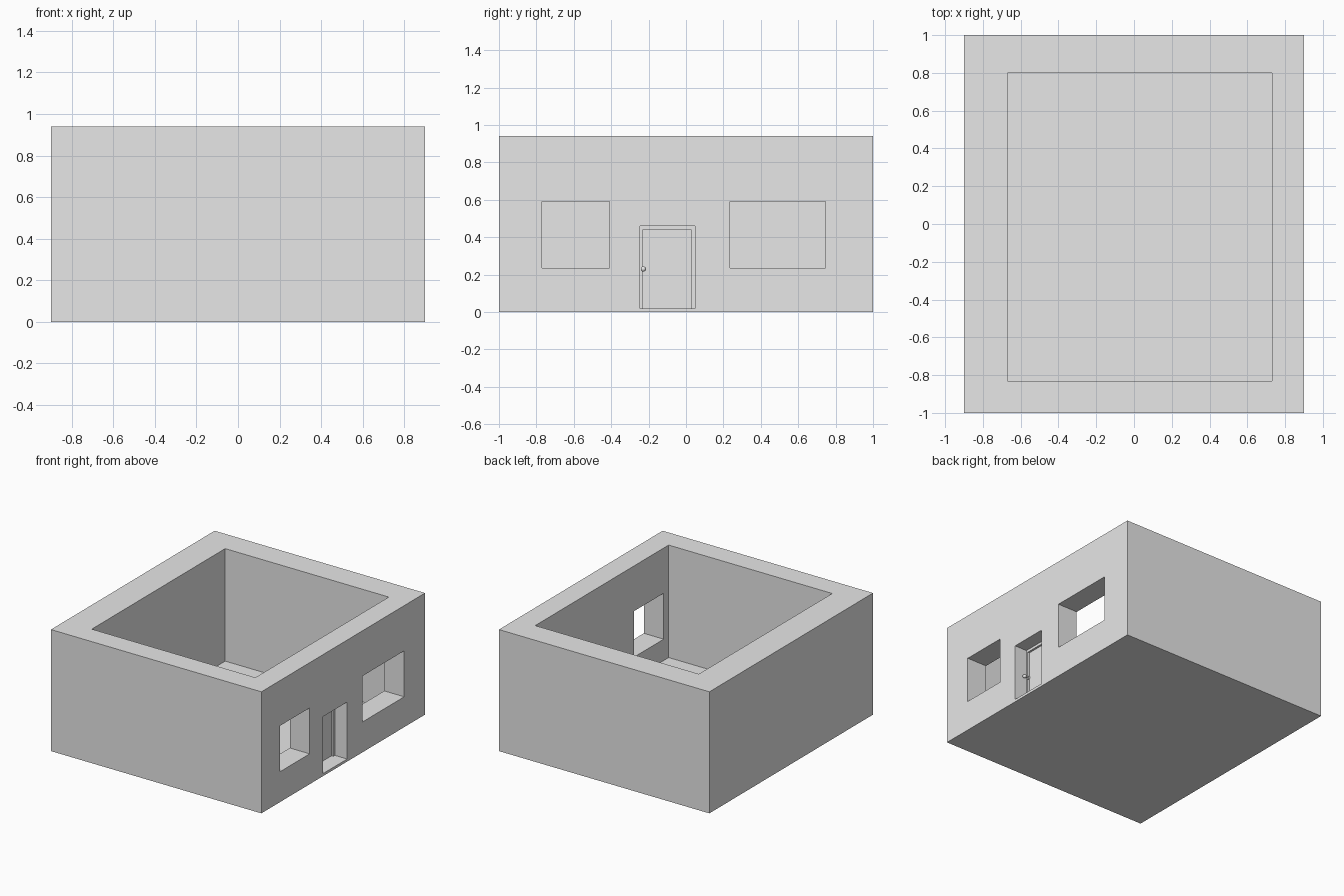
import bpy
import math

# Remove the default cube only
default = bpy.data.objects.get("Cube")
if default:
    bpy.data.objects.remove(default, do_unlink=True)

grey = bpy.data.materials.new("plain_grey")
grey.use_nodes = True
COLOUR = (0.8, 0.8, 0.8, 1)
grey.diffuse_color = COLOUR
grey.node_tree.nodes["Principled BSDF"].inputs["Base Color"].default_value = COLOUR


def box(name, x, y, z):
    """Box spanning the given (low, high) ranges."""
    spans = (x, y, z)
    bpy.ops.mesh.primitive_cube_add(size=1, location=[(a + b) / 2 for a, b in spans])
    ob = bpy.context.object
    ob.name = name
    ob.scale = [b - a for a, b in spans]
    bpy.ops.object.transform_apply(location=False, rotation=False, scale=True)
    ob.data.materials.append(grey)
    return ob


def cut(target, name, x, y, z):
    """Carve a box out of the target and discard the cutter."""
    cutter = box(name, x, y, z)
    cutter.hide_render = True
    mod = target.modifiers.new(name, 'BOOLEAN')
    mod.operation = 'DIFFERENCE'
    mod.solver = 'EXACT'
    mod.object = cutter
    bpy.context.view_layer.objects.active = target
    bpy.ops.object.modifier_apply(modifier=name)
    bpy.data.objects.remove(cutter, do_unlink=True)


# Roofless block with one open room
walls = box("house_walls", (-0.9, 0.9), (-1, 1), (0, 0.94))
cut(walls, "room", (-0.67, 0.73), (-0.83, 0.80), (0.07, 1.2))

# Two open windows through the side wall
for name, y in (("small_window", (-0.77, -0.41)), ("large_window", (0.235, 0.745))):
    cut(walls, name, (0.65, 1), y, (0.235, 0.59))

# Doorway recess, with the door leaf set back inside its frame
cut(walls, "doorway", (0.795, 1), (-0.245, 0.048), (0.02, 0.46))
cut(walls, "door_leaf", (0.78, 1), (-0.23, 0.028), (0.02, 0.44))


# Door knob: rosette, stem and ball along x
def disc(name, x, radius, depth):
    bpy.ops.mesh.primitive_cylinder_add(vertices=24, radius=radius, depth=depth,
                                        location=(x, -0.228, 0.23),
                                        rotation=(0, math.pi / 2, 0))
    return finish(name)


def finish(name):
    ob = bpy.context.object
    ob.name = name
    ob.data.materials.append(grey)
    bpy.ops.object.shade_smooth_by_angle()
    return ob


disc("knob_rosette", 0.793, 0.013, 0.012)
disc("knob_stem", 0.806, 0.006, 0.03)
bpy.ops.mesh.primitive_uv_sphere_add(segments=24, ring_count=12, radius=0.014,
                                     location=(0.826, -0.228, 0.23))
finish("knob_ball")
